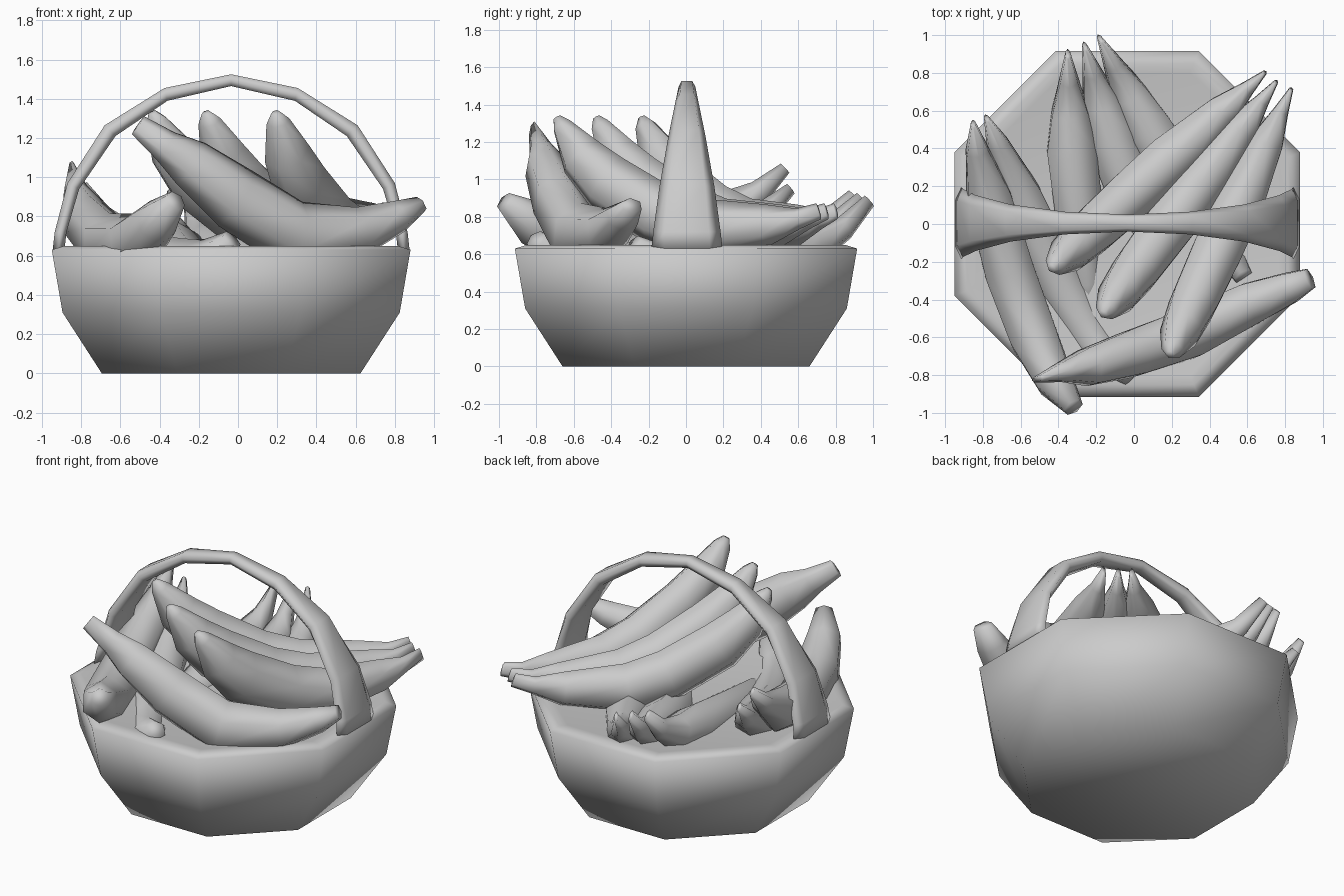
import bpy, bmesh, math
from mathutils import Vector

if "Cube" in bpy.data.objects:
    bpy.data.objects.remove(bpy.data.objects["Cube"])

grey = bpy.data.materials.new("plain grey")
grey.diffuse_color = (0.6, 0.6, 0.6, 1)
grey.use_nodes = True
grey.node_tree.nodes["Principled BSDF"].inputs["Base Color"].default_value = grey.diffuse_color
CX = -0.035  # basket centre in x


def skin(name, rings, angle=150):
    """Join equal-length rings of points into one smooth-shaded, capped surface."""
    bm = bmesh.new()
    loops = [[bm.verts.new(p) for p in ring] for ring in rings]
    n = len(loops[0])
    for a, b in zip(loops, loops[1:]):
        for i in range(n):
            j = (i + 1) % n
            bm.faces.new((a[i], a[j], b[j], b[i]))
    bm.faces.new(loops[0][::-1])
    bm.faces.new(loops[-1])
    bmesh.ops.recalc_face_normals(bm, faces=bm.faces[:])
    mesh = bpy.data.meshes.new(name)
    bm.to_mesh(mesh)
    bm.free()
    mesh.materials.append(grey)
    obj = bpy.data.objects.new(name, mesh)
    bpy.context.collection.objects.link(obj)
    bpy.ops.object.select_all(action='DESELECT')
    obj.select_set(True)
    bpy.context.view_layer.objects.active = obj
    bpy.ops.object.shade_smooth_by_angle(angle=math.radians(angle))
    return obj


def octagon(apothem, z):
    r = apothem / math.cos(math.pi / 8)
    return [(CX + r * math.cos(math.radians(22.5 + 45 * i)),
             r * math.sin(math.radians(22.5 + 45 * i)), z) for i in range(8)]


def banana(name, path, radii, sides=6):
    """Tapered tube; radii are (sideways, upright) at each path point."""
    pts = [Vector(p) for p in path]
    rings = []
    for i, p in enumerate(pts):
        t = (pts[min(i + 1, len(pts) - 1)] - pts[max(i - 1, 0)]).normalized()
        side = t.cross(Vector((0, 0, 1))).normalized()
        up = side.cross(t)
        w, h = radii[i]
        rings.append([p + side * w * math.cos(2 * math.pi * (k + .5) / sides) * 1.12
                      + up * h * math.sin(2 * math.pi * (k + .5) / sides) * 1.12
                      for k in range(sides)])
    return skin(name, rings)


# Octagonal basket with a bevelled lip and a nearly flat filled top
skin("basket", [octagon(a, z) for a, z in
                ((0.66, 0), (0.86, 0.31), (0.915, 0.63), (0.85, 0.65), (0.80, 0.64))])

# Arched handle with a six-sided section, flaring towards its feet:
# outer x offset, outer z, half width, inner x offset, inner z
half = [(0.91, 0.63, 0.19, 0.85, 0.63), (0.90, 0.72, 0.18, 0.84, 0.72),
        (0.835, 0.97, 0.148, 0.775, 0.94), (0.645, 1.265, 0.098, 0.59, 1.21),
        (0.34, 1.455, 0.06, 0.325, 1.39)]
arch = [(1, *s) for s in half] + [(1, 0, 1.525, 0.045, 0, 1.465)] + \
       [(-1, *s) for s in half[::-1]]
rings = []
for s, xo, zo, w, xi, zi in arch:
    xm, zm = (xo + xi) / 2, (zo + zi) / 2
    rings.append([(CX + s * x, 0.005 + w * f, z) for x, z, f in
                  ((xo, zo, -0.65), (xo, zo, 0.65), (xm, zm, 1),
                   (xi, zi, 0.65), (xi, zi, -0.65), (xm, zm, -1))])
skin("handle", rings)

# Large bunch: three bananas leaning across the basket
fat = [(0.02, 0.02), (0.055, 0.05), (0.105, 0.115), (0.125, 0.145), (0.135, 0.15),
       (0.135, 0.145), (0.09, 0.10), (0.04, 0.05), (0.012, 0.04)]
lean = [(-0.015, 1.33), (0.005, 1.285), (0.08, 1.12), (0.18, 0.98), (0.38, 0.81),
        (0.55, 0.735), (0.80, 0.755), (0.92, 0.79), (1, 0.83)]
for i, (a, b) in enumerate([((-0.42, -0.22), (0.69, 0.80)),
                            ((-0.15, -0.46), (0.75, 0.75)),
                            ((0.20, -0.67), (0.83, 0.71))]):
    banana(f"bunch_banana_{i + 1}",
           [(a[0] + (b[0] - a[0]) * t, a[1] + (b[1] - a[1]) * t, z) for t, z in lean], fat)

# Single banana resting along the front rim
banana("front_banana",
       [(-0.51, -0.82, 1.265), (-0.37, -0.78, 1.16), (-0.24, -0.755, 1.07), (-0.01, -0.685, 0.89),
        (0.29, -0.58, 0.70), (0.62, -0.42, 0.72), (0.82, -0.34, 0.80), (0.93, -0.29, 0.86)],
       [(0.015, 0.05), (0.055, 0.075), (0.10, 0.115), (0.125, 0.15), (0.135, 0.16),
        (0.115, 0.115), (0.085, 0.075), (0.055, 0.04)])

# Pair of bananas along the left side
thin = [(0.012, 0.03), (0.06, 0.06), (0.12, 0.12), (0.135, 0.14), (0.13, 0.14),
        (0.10, 0.11), (0.05, 0.05)]
banana("left_banana_1",
       [(-0.85, 0.53, 1.06), (-0.83, 0.39, 0.93), (-0.77, 0.15, 0.78), (-0.66, -0.25, 0.66),
        (-0.53, -0.60, 0.66), (-0.42, -0.83, 0.77), (-0.32, -0.97, 0.88)], thin)
banana("left_banana_2",
       [(-0.78, 0.56, 0.95), (-0.72, 0.42, 0.82), (-0.61, 0.15, 0.68), (-0.45, -0.20, 0.56),
        (-0.28, -0.52, 0.53), (-0.14, -0.72, 0.57), (-0.03, -0.80, 0.68)], thin)

# Fan of three bananas with their stems over the back rim
for i, (tip, mid, end, ez) in enumerate([((-0.35, 0.90), (-0.33, 0.40), (-0.22, -0.55), 0.50),
                                         ((-0.26, 0.94), (-0.12, 0.45), (0.22, -0.45), 0.50),
                                         ((-0.18, 0.98), (0.07, 0.50), (0.58, -0.28), 0.68)]):
    a, m, b = Vector(tip), Vector(mid), Vector(end)
    drop = 0.015 * i
    spots = [(a, 0.915), (a.lerp(m, 0.28), 0.77), (a.lerp(m, 0.62), 0.68), (m, 0.63),
             (m.lerp(b, 0.4), 0.56), (m.lerp(b, 0.75), 0.54), (b, ez)]
    banana(f"back_banana_{i + 1}", [(p.x, p.y, z - drop) for p, z in spots],
           [(0.012, 0.035), (0.05, 0.06), (0.10, 0.10)] + thin[3:])
